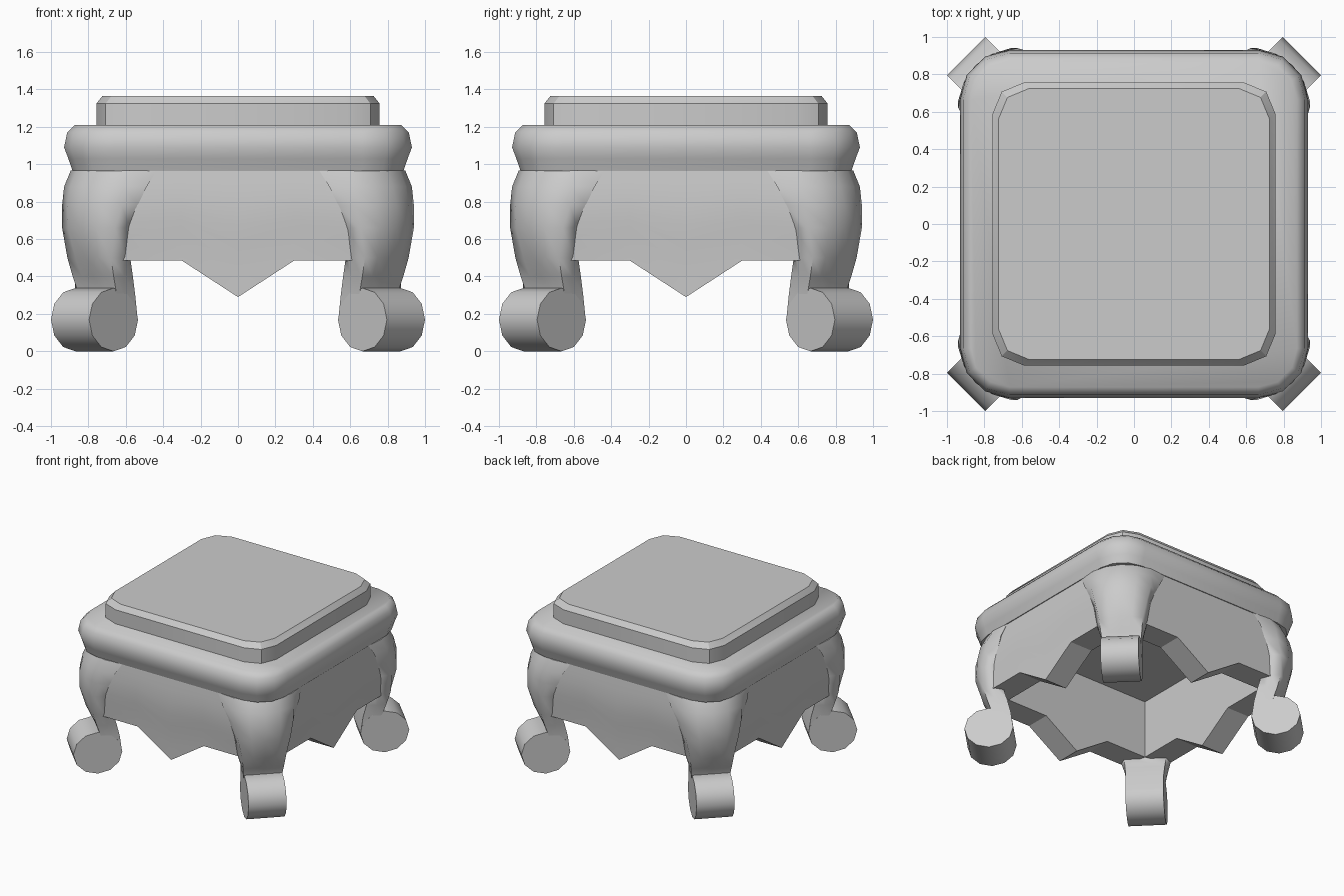
import bpy, bmesh
from math import pi, cos, sin, radians
from mathutils import Matrix

if "Cube" in bpy.data.objects:
    bpy.data.objects.remove(bpy.data.objects["Cube"])


def loft(name, rings, angle=40, turn=0.0):
    """Skin closed rings of equal length, cap both ends, rotate about z."""
    bm = bmesh.new()
    rows = [[bm.verts.new(p) for p in ring] for ring in rings]
    n = len(rows[0])
    for a, b in zip(rows, rows[1:]):
        for i in range(n):
            j = (i + 1) % n
            bm.faces.new((a[i], a[j], b[j], b[i]))
    bm.faces.new(rows[0])
    bm.faces.new(rows[-1])
    bmesh.ops.recalc_face_normals(bm, faces=bm.faces)
    bm.transform(Matrix.Rotation(turn, 4, 'Z'))
    me = bpy.data.meshes.new(name)
    bm.to_mesh(me)
    bm.free()
    ob = bpy.data.objects.new(name, me)
    bpy.context.collection.objects.link(ob)
    bpy.ops.object.select_all(action='DESELECT')
    ob.select_set(True)
    bpy.context.view_layer.objects.active = ob
    bpy.ops.object.shade_smooth_by_angle(angle=radians(angle))
    return ob


def rounded_square(half, r, z, segs):
    c = half - r
    pts = []
    for k, (sx, sy) in enumerate(((1, 1), (-1, 1), (-1, -1), (1, -1))):
        for s in range(segs + 1):
            a = pi / 2 * (k + s / segs)
            pts.append((sx * c + r * cos(a), sy * c + r * sin(a), z))
    return pts


def interp(table, z):
    for (z0, v0), (z1, v1) in zip(table, table[1:]):
        if z0 >= z >= z1:
            return v0 + (v1 - v0) * (z0 - z) / (z0 - z1)
    return table[-1][1]


# raised top panel with bevelled rim
loft("top_panel", [rounded_square(0.757, 0.17, 1.2, 2),
                   rounded_square(0.757, 0.17, 1.325, 2),
                   rounded_square(0.725, 0.165, 1.365, 2)], 30)

# bulging moulding below the top
moulding = ((0.885, 0.965), (0.907, 1.03), (0.93, 1.09), (0.913, 1.17), (0.872, 1.21))
loft("seat_moulding", [rounded_square(h, 0.265 + h - 0.93, z, 3) for h, z in moulding], 48)

# curved apron panels with a pointed pendant
bulge = ((0.965, 0.878), (0.87, 0.888), (0.77, 0.893), (0.66, 0.888),
         (0.5, 0.872), (0.4, 0.87), (0.29, 0.87))
TOP, INNER, ROWS, END = 0.965, 0.67, 7, 0.62
apron = []
for x, bottom in ((-END, 0.485), (-0.3, 0.485), (0, 0.29), (0.3, 0.485), (END, 0.485)):
    zs = [TOP + (bottom - TOP) * i / ROWS for i in range(ROWS + 1)]
    xi = x * INNER / END if abs(x) > 0.5 else x     # mitred inside corner
    apron.append([(x, -interp(bulge, z), z) for z in zs]
                 + [(xi, -INNER, bottom), (xi, -INNER, TOP)])

# leg rows: z, front d, shoulder d/w, edge d/w, back d/w
# (d along the diagonal, w across it)
leg_rows = (
    (0.966, 1.13, 1.045, 0.22, 0.93, 0.315, 1.0, 0.10),
    (0.88, 1.175, 1.09, 0.225, 0.98, 0.29, 1.0, 0.10),
    (0.78, 1.20, 1.105, 0.225, 1.01, 0.25, 1.0, 0.10),
    (0.66, 1.20, 1.13, 0.20, 1.035, 0.215, 0.99, 0.15),
    (0.50, 1.15, 1.125, 0.165, 1.04, 0.19, 0.975, 0.16),
    (0.40, 1.10, 1.095, 0.155, 1.02, 0.16, 0.945, 0.15),
    (0.30, 1.06, 1.06, 0.143, 1.00, 0.143, 0.92, 0.143),
    (0.17, 1.06, 1.06, 0.143, 1.00, 0.143, 0.902, 0.143))
leg = []
for z, front, sd, sw, ed, ew, bd, bw in leg_rows:
    half = [(front - (front - sd) * 0.27, sw * 0.52), (sd, sw), (ed, ew), (bd, bw)]
    section = [(front, 0)] + half + [(d, -w) for d, w in reversed(half)]
    leg.append([(d, w, z) for d, w in section])

# scroll foot: twelve-sided drum lying across the diagonal
R, D = 0.185, 1.085
foot = [[(D + R * sin(i * pi / 6), w, 0.169 * (1 - cos(i * pi / 6))) for i in range(12)]
        for w in (-0.144, 0.144)]

sides = ("front", "right", "back", "left")
corners = ("back_right", "back_left", "front_left", "front_right")
for k in range(4):
    loft(sides[k] + "_apron", apron, 30, k * pi / 2)
    loft(corners[k] + "_leg", leg, 55, pi / 4 + k * pi / 2)
    loft(corners[k] + "_foot", foot, 40, pi / 4 + k * pi / 2)
